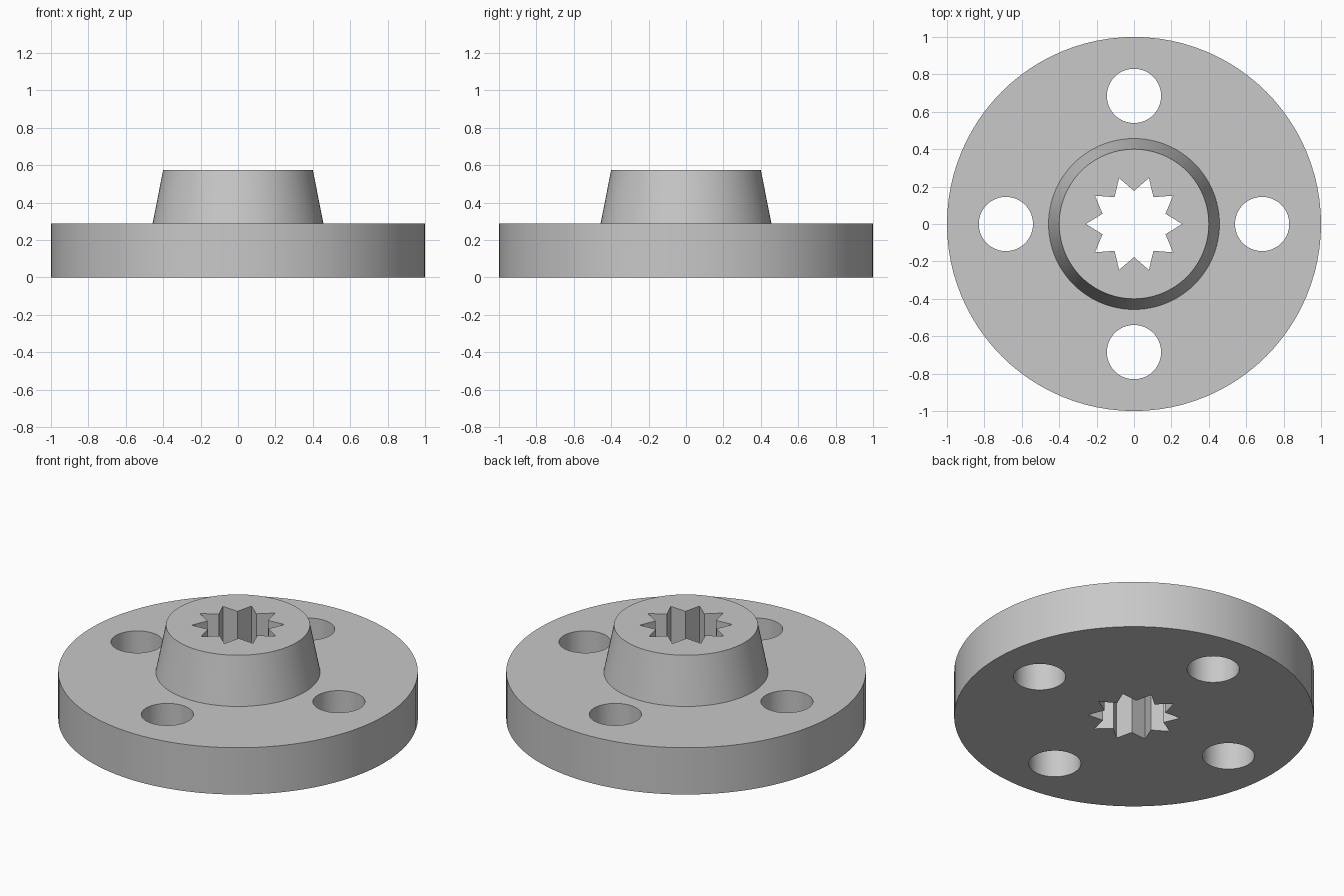
import bpy
import bmesh
from math import cos, sin, pi, radians

if "Cube" in bpy.data.objects:
    bpy.data.objects.remove(bpy.data.objects["Cube"], do_unlink=True)

HEIGHT, DISC_TOP = 0.575, 0.287
SEGMENTS = 96

grey = bpy.data.materials.new("plain grey")
grey.use_nodes = True
colour = (0.58, 0.58, 0.58, 1)
grey.diffuse_color = colour
grey.node_tree.nodes["Principled BSDF"].inputs["Base Color"].default_value = colour


def stacked_rings(name, rings):
    """Solid made by joining equal-sized rings of points from bottom to top."""
    bm = bmesh.new()
    loops = [[bm.verts.new(p) for p in ring] for ring in rings]
    n = len(loops[0])
    for low, high in zip(loops, loops[1:]):
        for i in range(n):
            j = (i + 1) % n
            bm.faces.new((low[i], low[j], high[j], high[i]))
    bm.faces.new(loops[0][::-1])
    bm.faces.new(loops[-1])
    mesh = bpy.data.meshes.new(name)
    bm.to_mesh(mesh)
    bm.free()
    mesh.materials.append(grey)
    obj = bpy.data.objects.new(name, mesh)
    bpy.context.collection.objects.link(obj)
    return obj


def ring(radii, z, count, cx=0, cy=0):
    """Ring of points whose radius cycles through the given radii."""
    return [(cx + radii[i % len(radii)] * cos(2 * pi * i / count),
             cy + radii[i % len(radii)] * sin(2 * pi * i / count), z)
            for i in range(count)]


# Disc with tapered hub
flange = stacked_rings("flange_with_hub", [
    ring([r], z, SEGMENTS)
    for r, z in ((1, 0), (1, DISC_TOP), (0.457, DISC_TOP), (0.4, HEIGHT))])

# Ten-pointed spline bore through the hub
cutters = [stacked_rings("spline_cutter", [
    ring([0.258, 0.177], z, 20) for z in (-0.1, HEIGHT + 0.1)])]

# Four bolt holes through the disc
for k in range(4):
    x, y = 0.685 * cos(k * pi / 2), 0.685 * sin(k * pi / 2)
    cutters.append(stacked_rings("bolt_hole_cutter", [
        ring([0.145], z, 64, x, y) for z in (-0.1, DISC_TOP + 0.1)]))

# Cut the openings
bpy.ops.object.select_all(action='DESELECT')
bpy.context.view_layer.objects.active = flange
flange.select_set(True)
for cutter in cutters:
    cutter.hide_render = True
    cut = flange.modifiers.new("opening", 'BOOLEAN')
    cut.operation = 'DIFFERENCE'
    cut.solver = 'EXACT'
    cut.object = cutter
    bpy.ops.object.modifier_apply(modifier=cut.name)
    bpy.data.objects.remove(cutter, do_unlink=True)

bpy.ops.object.shade_smooth_by_angle(angle=radians(30))
